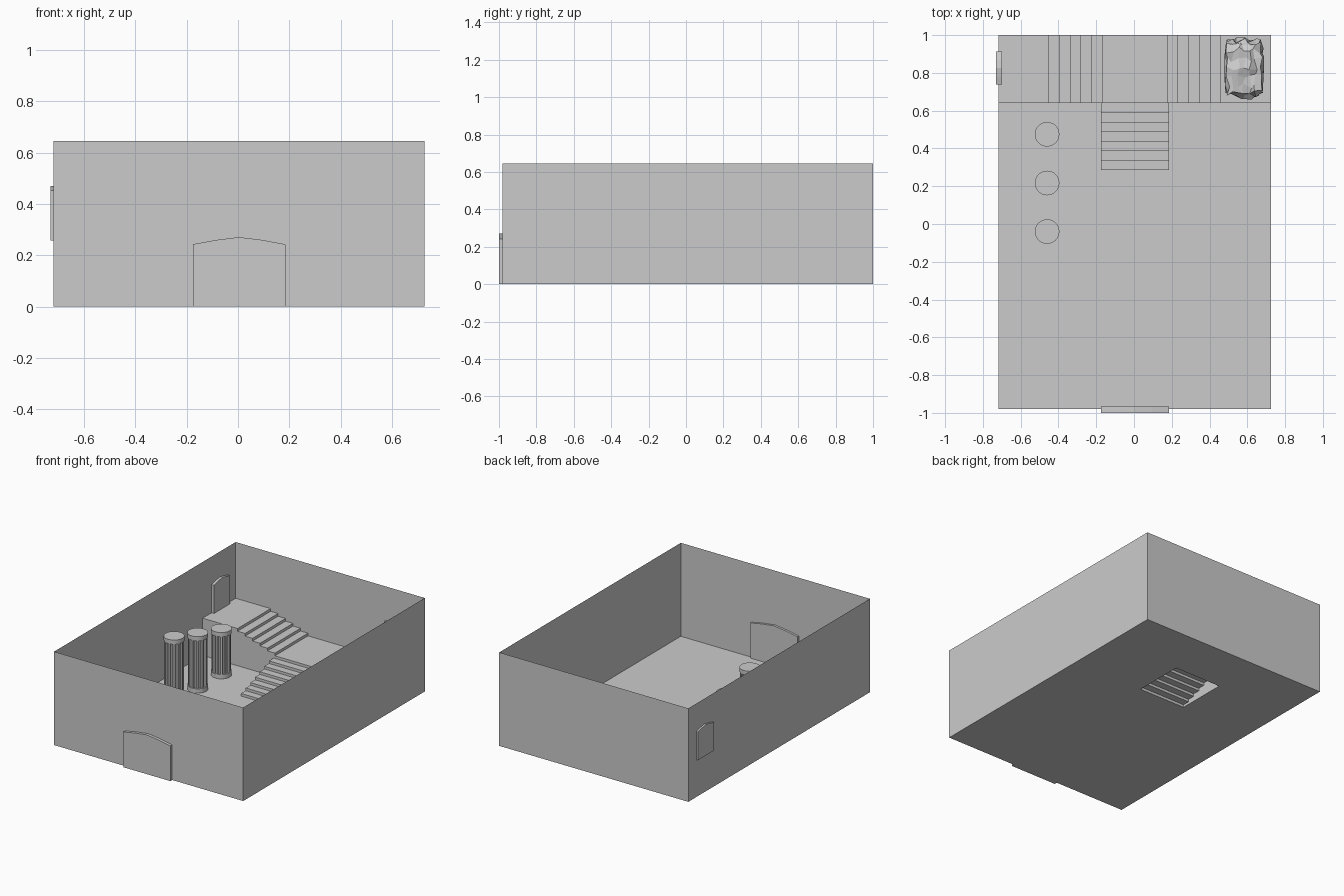
import bpy, bmesh, math, random
from mathutils import Vector

if "Cube" in bpy.data.objects:
    bpy.data.objects.remove(bpy.data.objects["Cube"])

random.seed(4)
CX = 0.004                        # mirror axis of the room
L, R = CX - 0.722, CX + 0.722     # side walls
F, B, H = -0.98, 1.0, 0.645       # front wall, back wall, wall height
GY = 0.64                         # front edge of the raised gallery
LAND, TOP = 0.145, 0.257          # landing and side platform heights


def finish(name, bm, recalc=True):
    bmesh.ops.remove_doubles(bm, verts=bm.verts[:], dist=1e-5)
    if recalc:
        bmesh.ops.recalc_face_normals(bm, faces=bm.faces[:])
    me = bpy.data.meshes.new(name)
    bm.to_mesh(me)
    bm.free()
    ob = bpy.data.objects.new(name, me)
    bpy.context.collection.objects.link(ob)
    return ob


def face(bm, pts):
    return bm.faces.new([bm.verts.new(p) for p in pts])


def sweep(bm, a, b, ends=True, closed=True):
    """Skin between two matching outlines, optionally with end caps."""
    n = len(a)
    for i in range(n if closed else n - 1):
        j = (i + 1) % n
        face(bm, [a[i], a[j], b[j], b[i]])
    if ends:
        face(bm, a)
        face(bm, b)


# Room shell: floor with an opening under the stairs, and four sheet walls
S0, S1, SY = CX - 0.18, CX + 0.18, 0.285
bm = bmesh.new()
xs, ys = [L, S0, S1, R], [F, SY, GY, B]
for i in range(3):
    for j in range(3):
        if (i, j) != (1, 1):
            face(bm, [(xs[i], ys[j], 0), (xs[i + 1], ys[j], 0),
                      (xs[i + 1], ys[j + 1], 0), (xs[i], ys[j + 1], 0)])
finish("floor", bm)
bm = bmesh.new()
ring = [(L, F), (R, F), (R, B), (L, B)]
sweep(bm, [(x, y, 0) for x, y in ring], [(x, y, H) for x, y in ring], ends=False)
finish("walls", bm)

# Main stairs: hollow stepped shell rising to the landing
bm = bmesh.new()
N = 7
run, rise = (GY - SY) / N, LAND / (N + 1)
prof = [(SY, 0)]
for i in range(N):
    prof += [(SY + i * run, (i + 1) * rise), (SY + (i + 1) * run, (i + 1) * rise)]
sweep(bm, [(S0, y, z) for y, z in prof], [(S1, y, z) for y, z in prof],
      ends=False, closed=False)
for x in (S0, S1):
    face(bm, [(x, y, z) for y, z in prof] + [(x, GY, 0)])
finish("main_stairs", bm)

# Gallery: landing with a side flight up to a platform on each side
bm = bmesh.new()
half = [(0.17, LAND)]
M = 5
srun, srise = 0.285 / M, (TOP - LAND) / (M + 1)
for i in range(M):
    z = LAND + (i + 1) * srise
    half += [(0.17 + i * srun, z), (0.17 + (i + 1) * srun, z)]
half += [(0.455, TOP), (0.722, TOP)]
prof = [(CX - x, z) for x, z in reversed(half)] + [(CX + x, z) for x, z in half]
sweep(bm, [(x, GY, z) for x, z in prof], [(x, B, z) for x, z in prof],
      ends=False, closed=False)
face(bm, [(L, GY, 0)] + [(x, GY, z) for x, z in prof] + [(R, GY, 0)])
finish("gallery", bm)


# Doors: slabs with a shallow pointed head, passing through the wall
def door(name, w, h_side, h_top, place, d0, d1):
    out = [(-w, 0), (w, 0), (w, h_side), (w * 0.5, h_side + (h_top - h_side) * 0.6),
           (0, h_top), (-w * 0.5, h_side + (h_top - h_side) * 0.6), (-w, h_side)]
    bm = bmesh.new()
    sweep(bm, [place(u, v, d0) for u, v in out], [place(u, v, d1) for u, v in out])
    finish(name, bm)


door("front_door", 0.18, 0.243, 0.271, lambda u, v, d: (CX + u, d, v), -1.0, -0.965)
door("side_door", 0.087, 0.195, 0.213,
     lambda u, v, d: (d, 0.825 + u, TOP + v), -0.73, -0.70)


# Columns: fluted shafts between plain round end bands
def column(name, y, h):
    x, rad, n = -0.46, 0.065, 12
    bm = bmesh.new()
    for z0, z1 in ((0, 0.03), (h - 0.03, h)):
        pts = [(x + rad * math.cos(a), y + rad * math.sin(a))
               for a in (math.tau * i / 32 for i in range(32))]
        sweep(bm, [(*p, z0) for p in pts], [(*p, z1) for p in pts])
    shaft = []
    for i in range(n):
        for t, r in ((0, 0.062), (0.35, 0.062), (0.5, 0.053), (0.85, 0.053)):
            a = math.tau * (i + t) / n
            shaft.append((x + r * math.cos(a), y + r * math.sin(a)))
    sweep(bm, [(*p, 0.03) for p in shaft], [(*p, h - 0.03) for p in shaft], ends=False)
    finish(name, bm)


for i, (y, h) in enumerate(((-0.04, 0.465), (0.217, 0.39), (0.475, 0.32))):
    column(f"column_{i + 1}", y, h)

# Boulder: faceted, roughened block on the right-hand platform
bm = bmesh.new()
bmesh.ops.create_cube(bm, size=2)
bmesh.ops.subdivide_edges(bm, edges=bm.edges[:], cuts=5, use_grid_fill=True)
for v in bm.verts:
    p = v.co.lerp(v.co.normalized() * 1.15, 0.3)
    p += Vector([random.uniform(-0.12, 0.12) for _ in range(3)])
    v.co = (0.583 + p.x * 0.095, 0.825 + p.y * 0.145,
            max(TOP, TOP + 0.1 + p.z * 0.105))
finish("boulder", bm)
